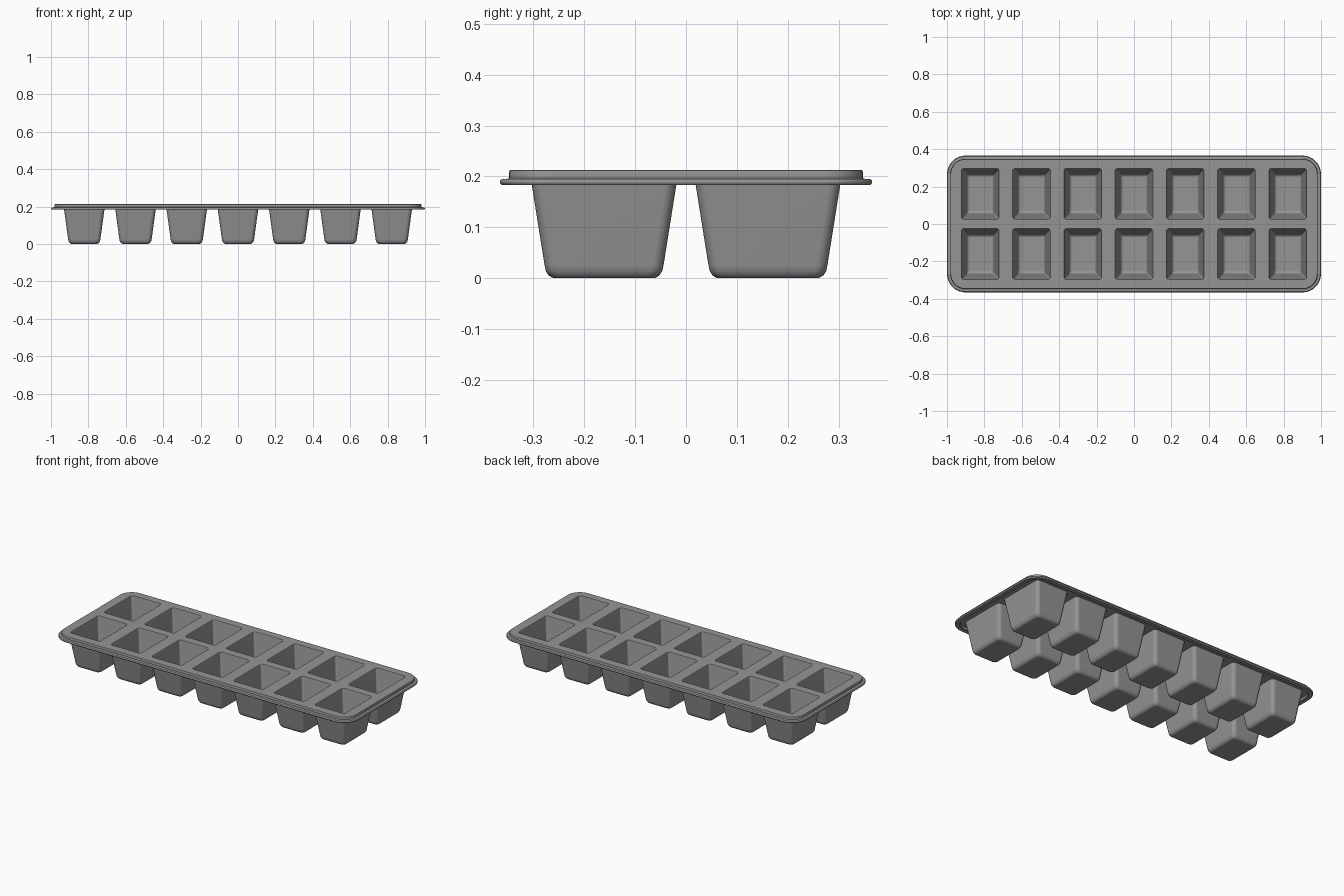
import bpy, bmesh, math

if "Cube" in bpy.data.objects:
    bpy.data.objects.remove(bpy.data.objects["Cube"])

bm = bmesh.new()


def ring(cx, cy, hx, hy, r, z, n):
    """Rounded rectangle of vertices, n segments per corner."""
    verts = []
    for k, (sx, sy) in enumerate(((1, 1), (-1, 1), (-1, -1), (1, -1))):
        for i in range(n + 1):
            a = math.pi / 2 * (k + i / n)
            verts.append(bm.verts.new((cx + sx * (hx - r) + r * math.cos(a),
                                       cy + sy * (hy - r) + r * math.sin(a), z)))
    return verts


def loft(rings):
    for a, b in zip(rings, rings[1:]):
        for i in range(len(a)):
            j = (i + 1) % len(a)
            bm.faces.new((a[i], a[j], b[j], b[i]))


def loop_edges(r):
    return [bm.edges.get((r[i], r[(i + 1) % len(r)])) for i in range(len(r))]


def fill(rings, up):
    """Flat sheet bounded by the first ring, with the others as holes."""
    edges = [e for r in rings for e in loop_edges(r)]
    bmesh.ops.triangle_fill(bm, edges=edges, use_beauty=True, normal=(0, 0, up))


# Rim: (inset from the outer edge, height), from the deck over the lip to the underside
rim_profile = [(0.024, 0.213), (0.020, 0.212), (0.018, 0.209), (0.018, 0.197),
               (0.015, 0.195), (0.004, 0.195), (0.001, 0.192), (0.0, 0.189),
               (0.001, 0.186), (0.004, 0.183), (0.026, 0.183), (0.029, 0.186),
               (0.029, 0.199)]
rim = [ring(0, 0, 1.0 - d, 0.366 - d, 0.1 - d, z, 8) for d, z in rim_profile]
loft(rim)

# Cups: (half width, half depth, corner radius, height)
well_profile = [(0.101, 0.136, 0.010, 0.213), (0.098, 0.133, 0.009, 0.210),
                (0.073, 0.106, 0.009, 0.032), (0.070, 0.103, 0.009, 0.023),
                (0.064, 0.097, 0.008, 0.017), (0.055, 0.088, 0.006, 0.015)]
shell_profile = [(0.110, 0.1445, 0.022, 0.199), (0.0865, 0.117, 0.022, 0.026),
                 (0.084, 0.1145, 0.022, 0.014), (0.078, 0.1085, 0.020, 0.005),
                 (0.071, 0.1015, 0.018, 0.001), (0.064, 0.0945, 0.016, 0.0)]
deck, underside = [rim[0]], [rim[-1]]
for i in range(7):
    for cy in (-0.161, 0.161):
        cx = (i - 3) * 0.274
        for profile, sheet in ((well_profile, deck), (shell_profile, underside)):
            rings = [ring(cx, cy, *p, 4) for p in profile]
            loft(rings)
            bm.faces.new(rings[-1])
            sheet.append(rings[0])

# Flat deck and underside around the cups
fill(deck, 1)
fill(underside, -1)
bmesh.ops.recalc_face_normals(bm, faces=bm.faces[:])

mesh = bpy.data.meshes.new("ice_tray")
bm.to_mesh(mesh)
bm.free()
tray = bpy.data.objects.new("ice_tray", mesh)
bpy.context.collection.objects.link(tray)

grey = bpy.data.materials.new("grey plastic")
grey.diffuse_color = (0.3, 0.3, 0.3, 1)
grey.use_nodes = True
grey.node_tree.nodes["Principled BSDF"].inputs["Base Color"].default_value = grey.diffuse_color
mesh.materials.append(grey)

# Smooth shading with crisp edges kept
bpy.context.view_layer.objects.active = tray
tray.select_set(True)
bpy.ops.object.shade_smooth_by_angle(angle=math.radians(40))
wn = tray.modifiers.new("weighted_normals", 'WEIGHTED_NORMAL')
wn.keep_sharp = True
